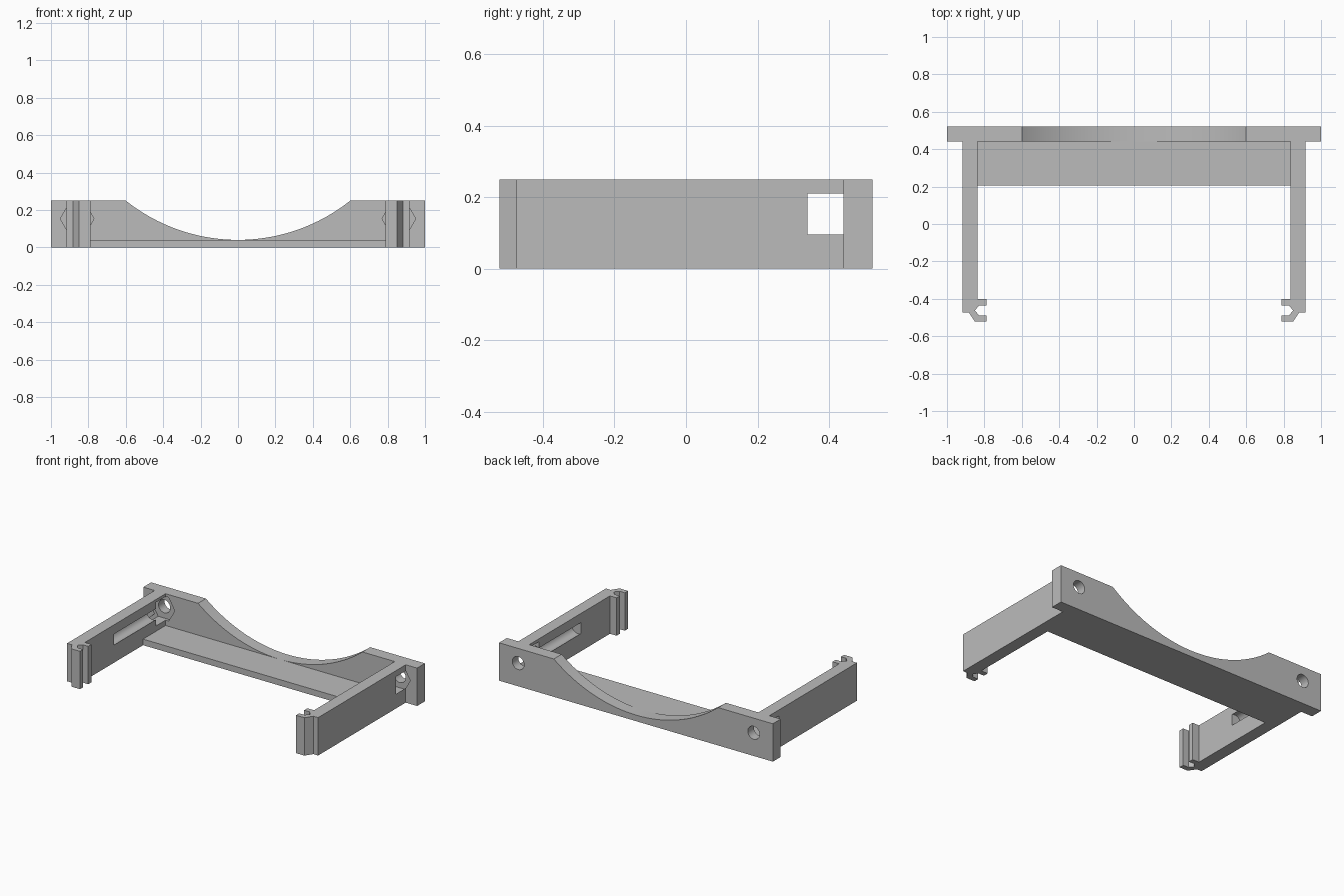
import bpy, bmesh, math
from mathutils import Vector

if "Cube" in bpy.data.objects:
    bpy.data.objects.remove(bpy.data.objects["Cube"], do_unlink=True)

HEIGHT = 0.25
BACK, PLATE_FRONT = 0.522, 0.44
SCREW_X, SCREW_Z = 0.86, 0.153

grey = bpy.data.materials.new("grey_plastic")
grey.use_nodes = True
colour = (0.5, 0.5, 0.5, 1)
grey.diffuse_color = colour
grey.node_tree.nodes["Principled BSDF"].inputs["Base Color"].default_value = colour


def prism(name, points, direction):
    """Extrude a closed outline of 3D points along a direction."""
    bm = bmesh.new()
    face = bm.faces.new([bm.verts.new(p) for p in points])
    new = bmesh.ops.extrude_face_region(bm, geom=[face])["geom"]
    moved = [v for v in new if isinstance(v, bmesh.types.BMVert)]
    bmesh.ops.translate(bm, verts=moved, vec=Vector(direction))
    bmesh.ops.recalc_face_normals(bm, faces=bm.faces)
    mesh = bpy.data.meshes.new(name)
    bm.to_mesh(mesh)
    bm.free()
    mesh.materials.append(grey)
    obj = bpy.data.objects.new(name, mesh)
    bpy.context.collection.objects.link(obj)
    return obj


def rod(name, x, radius, sides, y0, y1):
    """Regular prism along y, centred on the screw axis height."""
    turns = [2 * math.pi * i / sides for i in range(sides)]
    ring = [(x + radius * math.cos(t), y0, SCREW_Z + radius * math.sin(t)) for t in turns]
    return prism(name, ring, (0, y1 - y0, 0))


def combine(body, other, operation):
    """Apply a boolean and discard the second object."""
    other.hide_render = True
    mod = body.modifiers.new(operation, "BOOLEAN")
    mod.operation, mod.object, mod.solver = operation, other, "EXACT"
    bpy.context.view_layer.objects.active = body
    bpy.ops.object.modifier_apply(modifier=mod.name)
    bpy.data.objects.remove(other, do_unlink=True)


# Back plate with the shallow arc scooped from its top edge
half_chord, arc_low = 0.6, 0.04
sag = HEIGHT - arc_low
radius = (half_chord ** 2 + sag ** 2) / (2 * sag)
sweep = math.asin(half_chord / radius)
steps = 64
outline = [(-1, 0), (1, 0), (1, HEIGHT)]
for i in range(steps + 1):
    a = sweep * (1 - 2 * i / steps)
    outline.append((radius * math.sin(a), arc_low + radius * (1 - math.cos(a))))
outline.append((-1, HEIGHT))
bracket = prism("mounting_bracket", [(x, PLATE_FRONT, z) for x, z in outline],
                (0, BACK - PLATE_FRONT, 0))

# Floor shelf between the arms
shelf = prism("floor_shelf", [(-0.87, 0.205, 0), (0.87, 0.205, 0),
                              (0.87, 0.48, 0), (-0.87, 0.48, 0)], (0, 0, arc_low))
combine(bracket, shelf, "UNION")

# Side arms ending in notched snap clips
arm_outline = [(0.837, 0.48), (0.837, -0.402), (0.789, -0.402), (0.789, -0.436),
               (0.828, -0.436), (0.851, -0.462), (0.828, -0.489), (0.789, -0.489),
               (0.789, -0.522), (0.851, -0.522), (0.882, -0.474), (0.917, -0.474),
               (0.917, 0.48)]
for side in (-1, 1):
    arm = prism("side_arm", [(side * x, y, 0) for x, y in arm_outline], (0, 0, HEIGHT))
    combine(bracket, arm, "UNION")

# Hexagonal nut pockets and screw bores running into the arms
for side in (-1, 1):
    nut = rod("nut_pocket_cutter", side * SCREW_X, 0.09, 6, 0.34, 0.46)
    combine(bracket, nut, "DIFFERENCE")
    bore = rod("screw_bore_cutter", side * SCREW_X, 0.043, 32, -0.1, 0.6)
    combine(bracket, bore, "DIFFERENCE")

# Smooth the arc and bores, keep the other edges crisp
bpy.ops.object.select_all(action="DESELECT")
bracket.select_set(True)
bpy.context.view_layer.objects.active = bracket
bpy.ops.object.shade_smooth_by_angle(angle=math.radians(20))
